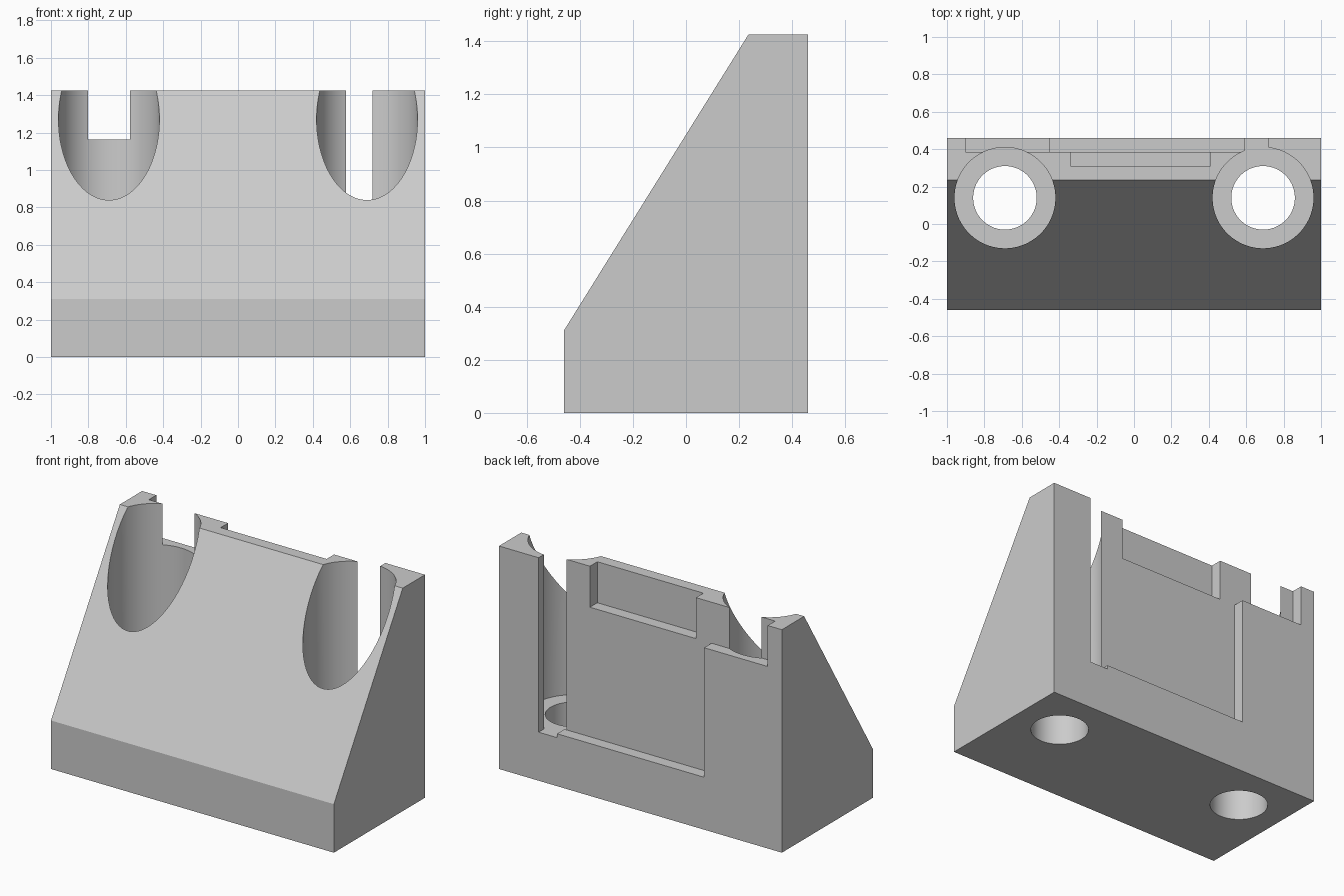
import bpy, bmesh, math
from mathutils import Vector

if "Cube" in bpy.data.objects:
    bpy.data.objects.remove(bpy.data.objects["Cube"], do_unlink=True)

grey = bpy.data.materials.new("plain grey")
grey.use_nodes = True
grey.diffuse_color = (0.6, 0.6, 0.6, 1)
grey.node_tree.nodes["Principled BSDF"].inputs["Base Color"].default_value = (0.6, 0.6, 0.6, 1)


def prism(name, outline, axis, start, end):
    """Extrude a 2D outline along one axis; the other two axes keep their order."""
    bm = bmesh.new()
    verts = []
    for a, b in outline:
        co = [a, b]
        co.insert(axis, start)
        verts.append(bm.verts.new(co))
    face = bm.faces.new(verts)
    ext = bmesh.ops.extrude_face_region(bm, geom=[face])
    shift = Vector((0, 0, 0))
    shift[axis] = end - start
    bmesh.ops.translate(bm, vec=shift,
                        verts=[v for v in ext["geom"] if isinstance(v, bmesh.types.BMVert)])
    bmesh.ops.recalc_face_normals(bm, faces=bm.faces)
    mesh = bpy.data.meshes.new(name)
    bm.to_mesh(mesh)
    bm.free()
    mesh.materials.append(grey)
    obj = bpy.data.objects.new(name, mesh)
    bpy.context.collection.objects.link(obj)
    return obj


def circle(x, y, r, n=64):
    return [(x + r * math.cos(math.tau * (i + 0.5) / n),
             y + r * math.sin(math.tau * (i + 0.5) / n)) for i in range(n)]


def cut(target, cutter):
    cutter.hide_render = True
    mod = target.modifiers.new("cut", "BOOLEAN")
    mod.operation = "DIFFERENCE"
    mod.solver = "EXACT"
    mod.object = cutter
    bpy.ops.object.modifier_apply(modifier=mod.name)
    bpy.data.objects.remove(cutter, do_unlink=True)


TOP, ABOVE = 1.425, 2.0

# Wedge-shaped block
block = prism("mounting_block",
              [(-0.46, 0), (0.46, 0), (0.46, TOP), (0.235, TOP), (-0.46, 0.31)], 0, -1, 1)
bpy.context.view_layer.objects.active = block
block.select_set(True)

# Counterbored screw holes
for x in (-0.69, 0.69):
    cut(block, prism("counterbore", circle(x, 0.14, 0.27), 2, 0.31, ABOVE))
    cut(block, prism("screw_hole", circle(x, 0.14, 0.17), 2, -0.1, 0.5))

# Stepped recess across the back
cut(block, prism("back_recess",
                 [(0.72, 0.31), (0.72, ABOVE), (-0.9, ABOVE), (-0.9, 1.163),
                  (-0.45, 1.163), (-0.45, 0.335), (0.59, 0.335), (0.59, 0.31)],
                 1, 0.385, 0.6))

# Deeper pocket at the top of the recess
cut(block, prism("top_pocket",
                 [(-0.34, 1.163), (0.41, 1.163), (0.41, ABOVE), (-0.34, ABOVE)],
                 1, 0.31, 0.42))

bpy.ops.object.shade_smooth_by_angle(angle=math.radians(25))
